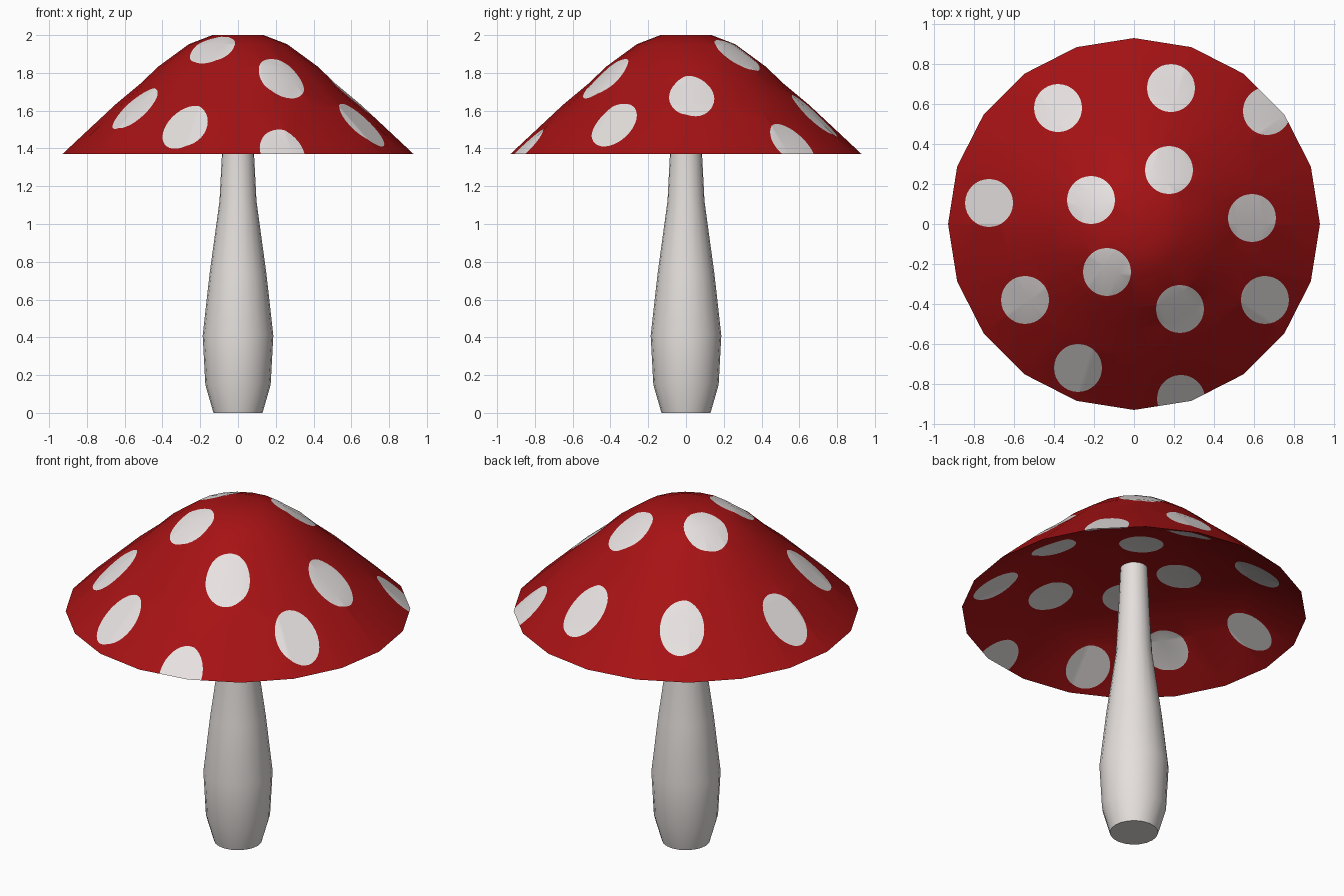
import bpy, bmesh, math
from mathutils import Vector
from mathutils.geometry import delaunay_2d_cdt

if "Cube" in bpy.data.objects:
    bpy.data.objects.remove(bpy.data.objects["Cube"])

SIDES = 20
STEP = 2 * math.pi / SIDES


def material(name, rgb):
    m = bpy.data.materials.new(name)
    m.diffuse_color = (*rgb, 1)
    m.use_nodes = True
    m.node_tree.nodes["Principled BSDF"].inputs["Base Color"].default_value = m.diffuse_color
    return m


red = material("cap red", (0.38, 0.006, 0.007))
white = material("spot white", (0.8, 0.76, 0.75))
cream = material("stem cream", (0.78, 0.74, 0.72))


def finish(bm, name, mats, angle):
    bmesh.ops.recalc_face_normals(bm, faces=bm.faces)
    me = bpy.data.meshes.new(name)
    bm.to_mesh(me)
    bm.free()
    ob = bpy.data.objects.new(name, me)
    bpy.context.collection.objects.link(ob)
    for m in mats:
        me.materials.append(m)
    bpy.ops.object.select_all(action='DESELECT')
    ob.select_set(True)
    bpy.context.view_layer.objects.active = ob
    bpy.ops.object.shade_smooth_by_angle(angle=math.radians(angle))


def circle(cx, cy, r, n):
    return [Vector((cx + r * math.cos(i * 2 * math.pi / n),
                    cy + r * math.sin(i * 2 * math.pi / n))) for i in range(n)]


def poly_radius(p):
    # corner radius of the 20-sided ring through p
    a = math.atan2(p.y, p.x) % STEP - STEP / 2
    return math.hypot(p.x, p.y) * math.cos(a) / math.cos(STEP / 2)


def height(profile, r):
    for (r0, z0), (r1, z1) in zip(profile, profile[1:]):
        if r <= r1:
            return z0 + (z1 - z0) * (r - r0) / (r1 - r0)
    return profile[-1][1]


# Cap: spots are circles seen from above, cut into the top and the underside
RIM = 0.93
TOP = [(0, 2.0), (0.135, 2.0), (0.26, 1.952), (0.42, 1.835), (0.52, 1.74),
       (0.65, 1.632), (RIM, 1.37)]
UNDER = [(0, 1.65), (0.3, 1.62), (0.45, 1.59), (0.62, 1.54), (RIM, 1.37)]
SPOT_R = 0.12
SPOTS = [(-.38, .58), (.185, .68), (.665, .565), (.175, .27), (-.215, .12),
         (-.725, .105), (.59, .03), (-.135, -.24), (-.545, -.38),
         (.23, -.425), (.655, -.38), (-.28, -.72), (.235, -.875)]


def add_cap_surface(bm, profile):
    pts, edges = [Vector((0, 0))], []

    def add_loop(loop):
        s, n = len(pts), len(loop)
        pts.extend(loop)
        edges.extend((s + i, s + (i + 1) % n) for i in range(n))

    for r, _ in profile[1:]:
        add_loop(circle(0, 0, r, SIDES))
    last = len(pts) - SIDES
    edges.extend((0, last + i) for i in range(SIDES))     # spokes
    for x, y in SPOTS:
        add_loop(circle(x, y, SPOT_R, 32))
    co, _, faces, *_ = delaunay_2d_cdt(pts, edges, [], 0, 1e-5)
    vs = [bm.verts.new((p.x, p.y, height(profile, poly_radius(p)))) for p in co]
    for f in faces:
        c = sum((co[i] for i in f), Vector((0, 0))) / len(f)
        if poly_radius(c) > RIM:
            continue
        face = bm.faces.new([vs[i] for i in f])
        face.material_index = int(any(
            math.hypot(c.x - x, c.y - y) < SPOT_R for x, y in SPOTS))


bm = bmesh.new()
add_cap_surface(bm, TOP)
add_cap_surface(bm, UNDER)
bmesh.ops.remove_doubles(bm, verts=bm.verts, dist=1e-4)
bmesh.ops.delete(bm, geom=[v for v in bm.verts if not v.link_faces], context='VERTS')
finish(bm, "cap", [red, white], 30)

# Stem: turned profile with closed ends
STEM = [(0.13, 0), (0.173, 0.15), (0.187, 0.41), (0.15, 0.74),
        (0.098, 1.12), (0.085, 1.37), (0.072, 1.67)]
bm = bmesh.new()
rings = [[bm.verts.new((p.x, p.y, z)) for p in circle(0, 0, r, SIDES)] for r, z in STEM]
for lo, hi in zip(rings, rings[1:]):
    for i in range(SIDES):
        j = (i + 1) % SIDES
        bm.faces.new((lo[i], lo[j], hi[j], hi[i]))
bm.faces.new(rings[0])
bm.faces.new(rings[-1])
finish(bm, "stem", [cream], 40)
